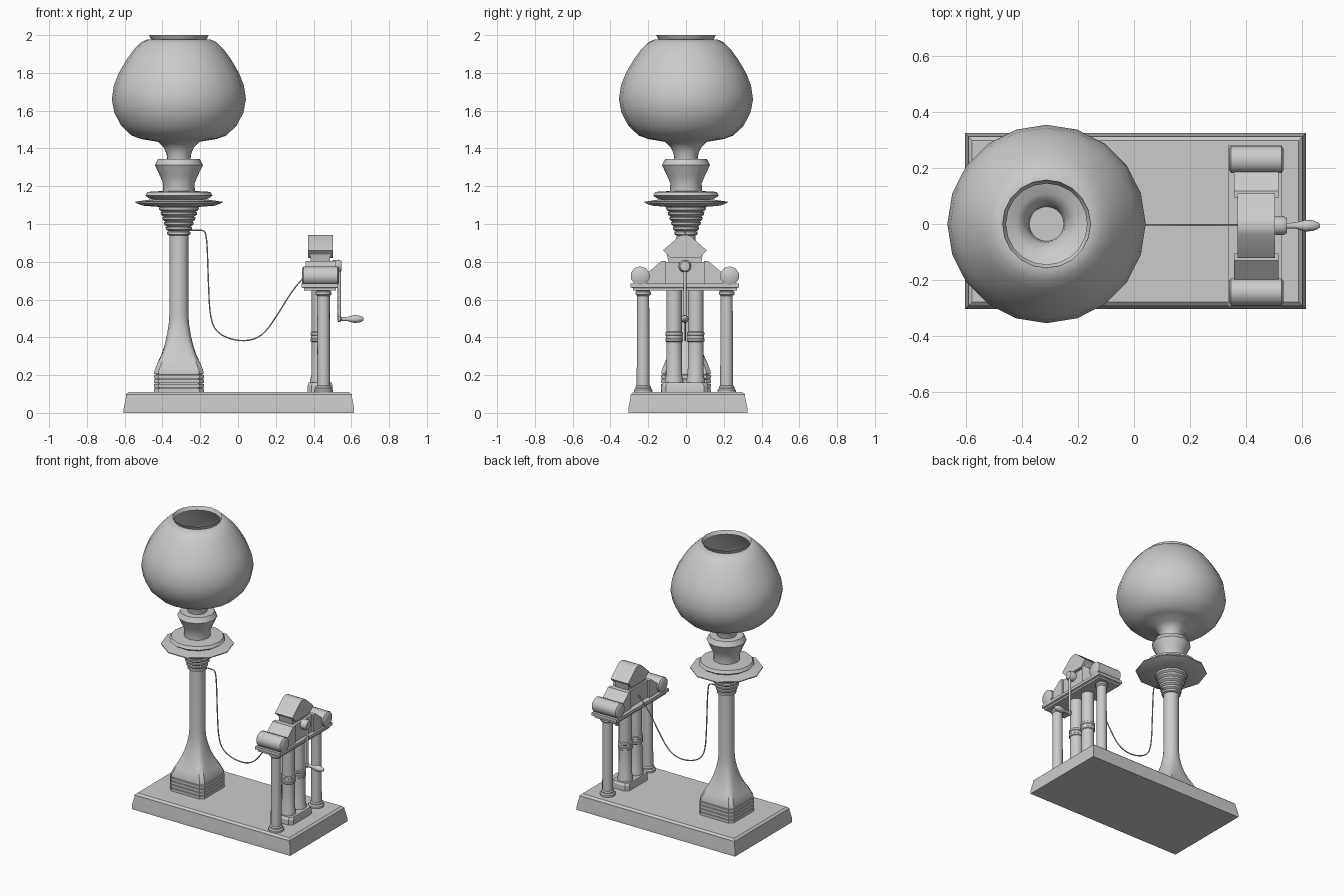
import bpy, bmesh, math
from mathutils import Vector, Matrix

if "Cube" in bpy.data.objects:
    bpy.data.objects.remove(bpy.data.objects["Cube"])

LX = -0.313          # lamp axis
HX, HY = 0.437, -0.006  # machine centre


def finish(name, bm, angle=40):
    bmesh.ops.recalc_face_normals(bm, faces=bm.faces)
    me = bpy.data.meshes.new(name)
    bm.to_mesh(me)
    bm.free()
    ob = bpy.data.objects.new(name, me)
    bpy.context.collection.objects.link(ob)
    bpy.ops.object.select_all(action='DESELECT')
    ob.select_set(True)
    bpy.context.view_layer.objects.active = ob
    if angle:
        bpy.ops.object.shade_smooth_by_angle(angle=math.radians(angle))
    return ob


def loft(name, rings, caps=True, angle=40, matrix=None):
    """Skin a list of point rings."""
    bm = bmesh.new()
    vs = [[bm.verts.new(p) for p in r] for r in rings]
    n = len(vs[0])
    for a, b in zip(vs, vs[1:]):
        for i in range(n):
            j = (i + 1) % n
            bm.faces.new((a[i], a[j], b[j], b[i]))
    if caps:
        bm.faces.new(vs[0][::-1])
        bm.faces.new(vs[-1])
    if matrix:
        bm.transform(matrix)
    return finish(name, bm, angle)


def lathe(name, prof, x, y, n=16, z=0, axis='Z', caps=True, angle=40):
    """Turn (radius, height) points around a vertical or x axis."""
    rings = [[(r * math.cos(2 * math.pi * i / n), r * math.sin(2 * math.pi * i / n), h)
              for i in range(n)] for r, h in prof]
    m = Matrix.Translation((x, y, z))
    if axis == 'X':
        m = m @ Matrix.Rotation(math.pi / 2, 4, 'Y')
    return loft(name, rings, caps, angle, m)


def rect(x0, x1, y0, y1, z):
    return [(x0, y0, z), (x1, y0, z), (x1, y1, z), (x0, y1, z)]


def prism(name, pts, x0, x1, angle=30):
    """Extrude a (y, z) outline along x."""
    return loft(name, [[(x, HY + y, z) for y, z in pts] for x in (x0, x1)], angle=angle)


def tube(name, pts, r, order=3):
    cu = bpy.data.curves.new(name, 'CURVE')
    cu.dimensions = '3D'
    cu.bevel_depth = r
    cu.bevel_resolution = 1
    cu.resolution_u = 4
    cu.use_fill_caps = True
    sp = cu.splines.new('NURBS')
    sp.points.add(len(pts) - 1)
    for p, c in zip(sp.points, pts):
        p.co = (*c, 1)
    sp.order_u = order
    sp.use_endpoint_u = True
    ob = bpy.data.objects.new(name, cu)
    bpy.context.collection.objects.link(ob)


# Base slab with sloped, lipped edge
loft("base", [rect(-.605 + d, .615 - d, -.305 + d, .325 - d, z)
              for d, z in ((0, 0), (0, .025), (.012, .085), (.012, .098), (.026, .11))], angle=20)


# Lamp foot and column: square steps blending into a round shaft
def blend(half, square, z, n=32):
    ring = []
    for i in range(n):
        a = 2 * math.pi * (i + .5) / n
        c, s = math.cos(a), math.sin(a)
        k = 1 + square * (min(1 / max(abs(c), abs(s)), 1.37) - 1)
        ring.append((LX + half * k * c, half * k * s, z))
    return ring


steps = []
for i in range(4):
    z = .11 + i * .024
    steps += [blend(.133, 1, z), blend(.133, 1, z + .019),
              blend(.124, 1, z + .020), blend(.124, 1, z + .024)]
flare = [(.131, 1, .206), (.131, 1, .22), (.113, .95, .265), (.092, .8, .31), (.074, .55, .365),
         (.062, .3, .42), (.054, .1, .47), (.051, 0, .52), (.05, 0, .95)]
loft("lamp_column", steps + [blend(*f) for f in flare], angle=35)

# Ribbed collar under the plate
collar = [(.05, .94), (.062, .945), (.062, .958), (.052, .962)]
for i in range(5):
    r, z = .060 + i * .009, .965 + i * .026
    collar += [(r, z), (r + .008, z + .006), (r + .010, z + .018), (r + .002, z + .022)]
collar.append((.105, 1.10))
lathe("ribbed_collar", collar, LX, 0, 16)

# Drip plates and cup
lathe("lower_plate", [(.1, 1.09), (.19, 1.097), (.23, 1.112), (.23, 1.118), (.15, 1.13), (.08, 1.132)], LX, 0, 10)
lathe("upper_plate", [(.14, 1.13), (.16, 1.137), (.178, 1.15), (.167, 1.17), (.08, 1.175)], LX, 0, 14)
lathe("cup", [(.085, 1.165), (.083, 1.215), (.1, 1.255), (.127, 1.312), (.11, 1.345), (.06, 1.345)], LX, 0, 12)

# Globe shade, open at the top with a small lip
globe = [(.062, 1.345), (.066, 1.375), (.08, 1.405), (.11, 1.435), (.2, 1.45), (.25, 1.468),
         (.305, 1.52), (.342, 1.59), (.355, 1.66), (.344, 1.735), (.318, 1.80), (.277, 1.87),
         (.237, 1.925), (.2, 1.962), (.165, 1.978), (.145, 1.976), (.158, 2.0)]
lathe("globe_shade", globe, LX, 0, 20, caps=False, angle=60)

# Cord hanging from the collar to the machine
tube("cord", [(-.26, -.004, .965), (-.19, -.004, .972), (-.165, -.004, .95), (-.158, -.004, .72),
              (-.148, -.004, .48), (-.09, -.004, .405), (.03, -.004, .375), (.13, -.004, .405),
              (.21, -.004, .52), (.30, -.004, .67), (.37, -.004, .74)], .004)

# Mirrored machine parts
for s, side in ((-1, "front"), (1, "back")):
    # Outer posts with foot ring and capital
    lathe(side + "_post", [(.05, .11), (.05, .122), (.042, .13), (.042, .138), (.035, .145), (.033, .62),
                           (.042, .628), (.042, .64), (.036, .645), (.046, .655)], .453, HY + s * .221, 14)
    # Inner pipes with feet and middle band
    lathe(side + "_pipe", [(.05, .155), (.05, .175), (.043, .2), (.042, .375), (.048, .38), (.048, .392),
                           (.045, .395), (.045, .41), (.048, .413), (.048, .425), (.042, .43),
                           (.042, .67)], .432, HY + s * .057, 14)
    # Rolled end of the head
    lathe(side + "_roller", [(.04, -.0975), (.051, -.09), (.051, .09), (.04, .0975)],
          .4375, HY + s * .237, 10, z=.725, axis='X')
    # Sloped shoulder
    prism(side + "_shoulder", [(s * .1, .68), (s * .2, .68), (s * .2, .74), (s * .125, .803), (s * .1, .803)],
          .358, .517)

# Foot block under the pipes, with clipped corners
loft("pipe_foot", [[(.435 + x * k, HY + y * k, z) for x, y in
                    ((-.066, -.1), (-.045, -.123), (.045, -.123), (.066, -.1),
                     (.066, .1), (.045, .123), (-.045, .123), (-.066, .1))]
                   for k, z in ((1, .11), (1, .145), (.93, .16))], angle=20)

# Head plate, core and gable top
loft("head_plate", [rect(.337 + d, .53 - d, HY - .287 + d, HY + .287 - d, z)
                    for d, z in ((.012, .648), (.012, .66), (0, .664), (0, .684))], angle=20)
prism("head_core", [(-.11, .68), (.11, .68), (.11, .80), (-.11, .80)], .372, .505)
prism("gable_neck", [(-.085, .79), (.085, .79), (.1, .865), (-.1, .865)], .384, .487)
prism("gable_top", [(-.075, .82), (.075, .82), (.116, .86), (.03, .936), (.012, .942),
                    (-.012, .942), (-.03, .936), (-.116, .86)], .37, .504)

# Crank: hub, arm and turned handle
lathe("crank_hub", [(.032, 0), (.034, .035), (.026, .048)], .5, HY, 12, z=.777, axis='X')
tube("crank_arm", [(.537, HY, .78), (.537, HY, .64), (.537, HY, .49)], .009, 2)
lathe("crank_handle", [(.016, 0), (.016, .012), (.01, .018), (.011, .05), (.016, .065), (.021, .085),
                       (.019, .11), (.012, .128), (.006, .135)], .53, HY, 12, z=.497, axis='X')
